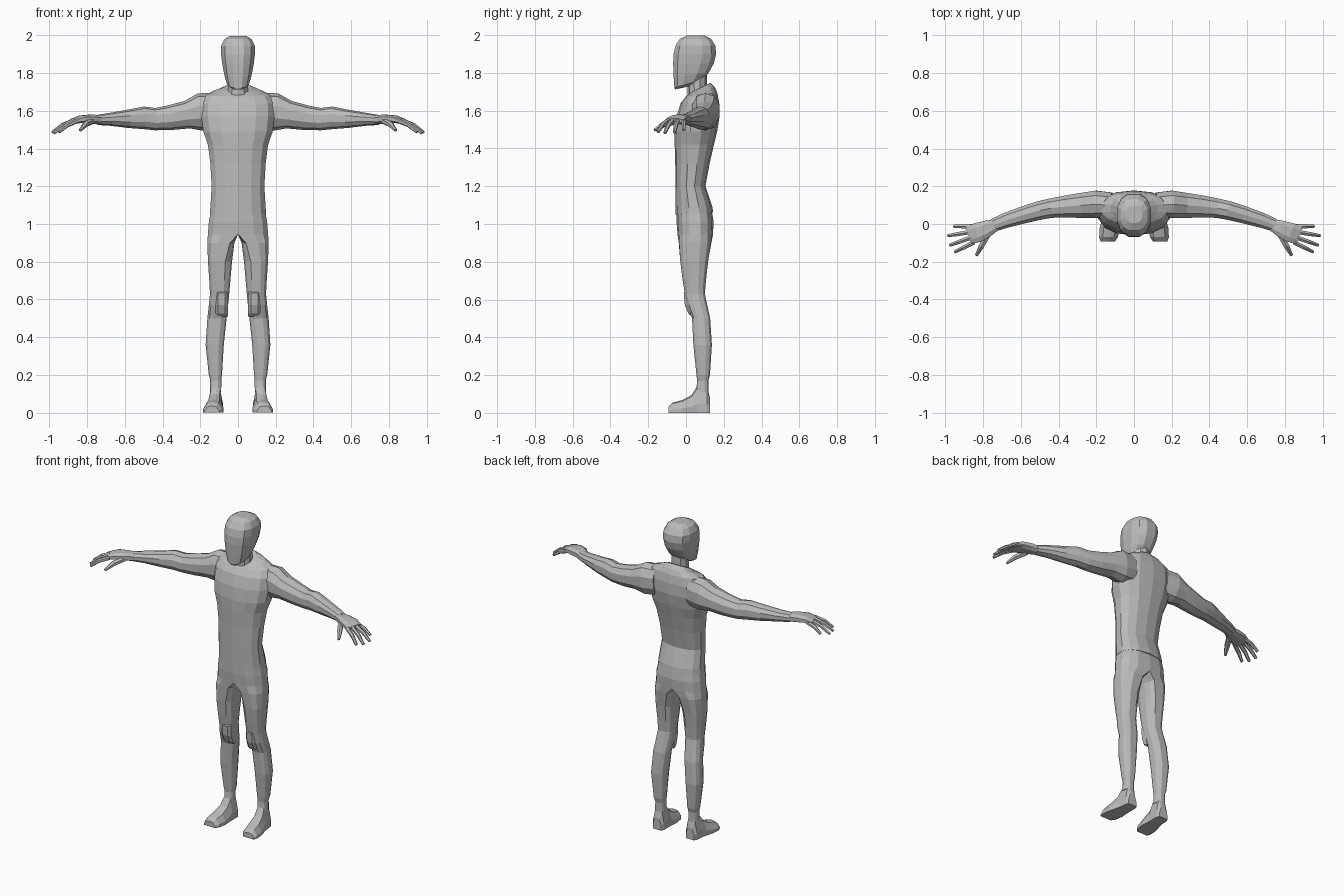
import bpy, bmesh, math
from mathutils import Vector

mat = bpy.data.materials.new("plain grey")
mat.diffuse_color = (0.5, 0.5, 0.5, 1)


def loft(name, rings, mirror=False, drop_centre=False):
    """Skin a list of equal-length point rings and cap both ends."""
    bm = bmesh.new()
    rows = [[bm.verts.new(p) for p in ring] for ring in rings]
    n = len(rows[0])
    for a, b in zip(rows, rows[1:]):
        for i in range(n):
            j = (i + 1) % n
            bm.faces.new((a[i], a[j], b[j], b[i]))
    bm.faces.new(rows[0][::-1])
    bm.faces.new(rows[-1])
    if drop_centre:
        inner = [f for f in bm.faces if all(abs(v.co.x) < 0.001 for v in f.verts)]
        bmesh.ops.delete(bm, geom=inner, context='FACES')
    bmesh.ops.recalc_face_normals(bm, faces=bm.faces)
    me = bpy.data.meshes.new(name)
    bm.to_mesh(me)
    bm.free()
    me.materials.append(mat)
    ob = bpy.data.objects.new(name, me)
    bpy.context.collection.objects.link(ob)
    if mirror:
        m = ob.modifiers.new("mirror", 'MIRROR')
        m.use_clip = True
    return ob


def oval(n, power=2.0, phase=0.5):
    """Unit superellipse outline."""
    out = []
    for i in range(n):
        t = 2 * math.pi * (i + phase) / n
        c, s = math.cos(t), math.sin(t)
        out.append((math.copysign(abs(c) ** (2 / power), c),
                    math.copysign(abs(s) ** (2 / power), s)))
    return out


def level(z, x0, x1, y0, y1, shape, tilt=0.0):
    """Horizontal ring; tilt raises the back and lowers the front."""
    cx, cy, rx, ry = (x0 + x1) / 2, (y0 + y1) / 2, (x1 - x0) / 2, (y1 - y0) / 2
    return [(cx + rx * u, cy + ry * v, z + tilt * v) for u, v in shape]


def tube(path, shape):
    """Rings along a path of (x, y, z, half width, half height)."""
    rings = []
    for i, (x, y, z, w, h) in enumerate(path):
        a, b = path[max(i - 1, 0)], path[min(i + 1, len(path) - 1)]
        d = Vector(b[:3]) - Vector(a[:3])
        side = Vector((-d.y, d.x, 0)).normalized()
        up = d.normalized().cross(side)
        rings.append([Vector((x, y, z)) + side * (w * u) + up * (h * v)
                      for u, v in shape])
    return rings


# Torso with a slight hem lip over the trousers
body = oval(14, 2.3)
torso = [  # z, half width, front, back, tilt
    (1.055, 0.140, -0.045, 0.130, 0.005), (1.055, 0.152, -0.056, 0.144, 0.005),
    (1.085, 0.150, -0.056, 0.140, 0.005), (1.20, 0.143, -0.056, 0.103, 0),
    (1.32, 0.150, -0.057, 0.125, 0), (1.42, 0.163, -0.060, 0.148, 0),
    (1.49, 0.188, -0.060, 0.165, 0), (1.57, 0.198, -0.050, 0.178, 0),
    (1.64, 0.195, -0.028, 0.176, 0), (1.685, 0.175, 0.000, 0.166, 0.008),
    (1.705, 0.125, 0.015, 0.153, 0.018), (1.72, 0.070, 0.018, 0.130, 0.028)]
loft("torso", [level(z, -w, w, a, b, body, t) for z, w, a, b, t in torso])

# Neck and raised collar edge
ring = oval(10)
loft("collar", [level(z, -w, w, a, b, ring, t) for z, w, a, b, t in [
    (1.67, 0.085, -0.015, 0.15, 0.010), (1.705, 0.078, 0.000, 0.142, 0.030),
    (1.715, 0.062, 0.012, 0.128, 0.032), (1.69, 0.055, 0.018, 0.12, 0.03)]])
loft("neck", [level(z, -w, w, a, b, ring) for z, w, a, b in [
    (1.66, 0.058, 0.008, 0.118), (1.73, 0.055, 0.008, 0.11), (1.80, 0.055, 0.0, 0.11)]])

# Head with a flat face mask narrowing to the chin
skull = oval(12, 2.5)
head = [  # z, half width, front, back, tilt
    (1.722, 0.034, -0.058, 0.030, 0.010), (1.742, 0.058, -0.064, 0.085, 0.020),
    (1.79, 0.074, -0.068, 0.122, 0.010), (1.85, 0.086, -0.071, 0.150, 0),
    (1.90, 0.092, -0.069, 0.163, 0), (1.945, 0.092, -0.058, 0.158, 0),
    (1.98, 0.074, -0.035, 0.135, 0), (1.998, 0.045, 0.005, 0.098, 0)]
loft("head", [level(z, -w, w, a, b, skull, t) for z, w, a, b, t in head])

# Trouser legs: flat inner wall at the hips turning to full ovals below
round_leg = oval(12, 2.4)
half_hip = []
for k in range(8):
    t = math.radians(-90 + 180 * k / 7)
    half_hip.append((2 * abs(math.cos(t)) ** 0.8 - 1,
                     math.copysign(abs(math.sin(t)) ** 0.8, t)))
half_hip += [(-1, v) for v in (0.6, 0.2, -0.2, -0.6)]
start = -4  # rotate the round outline so both begin at the front
round_leg = [(math.cos(math.radians(a)), math.sin(math.radians(a)))
             for a in (-110, -72, -45, -15, 15, 45, 72, 110, 140, 165, 195, 220)]
round_leg = [(math.copysign(abs(u) ** 0.8, u), math.copysign(abs(v) ** 0.8, v))
             for u, v in round_leg]
legs = [  # z, inner, outer, front, back, roundness
    (1.075, 0, 0.146, -0.050, 0.136, 0), (1.01, 0, 0.158, -0.050, 0.146, 0),
    (0.945, 0, 0.163, -0.045, 0.143, 0), (0.90, 0.018, 0.165, -0.041, 0.137, 0.6),
    (0.80, 0.030, 0.161, -0.033, 0.120, 1), (0.70, 0.039, 0.154, -0.020, 0.108, 1),
    (0.63, 0.045, 0.150, -0.008, 0.102, 1), (0.57, 0.051, 0.156, 0.004, 0.115, 1),
    (0.50, 0.059, 0.164, 0.030, 0.130, 1), (0.36, 0.074, 0.173, 0.037, 0.139, 1),
    (0.20, 0.084, 0.156, 0.054, 0.128, 1), (0.17, 0.088, 0.148, 0.058, 0.120, 1),
    (0.11, 0.088, 0.150, 0.052, 0.120, 1)]
rings = []
for z, x0, x1, y0, y1, r in legs:
    shape = [(a * (1 - r) + c * r, b * (1 - r) + d * r)
             for (a, b), (c, d) in zip(half_hip, round_leg)]
    rings.append(level(z, x0, x1, y0, y1, shape))
loft("trouser_leg", rings, True, True)

# Knee pads
pad = oval(8, 3)
loft("knee_pad", [level(z, 0.052, 0.122, a, b, pad) for z, a, b in [
    (0.645, 0.0, 0.06), (0.635, -0.014, 0.06), (0.57, -0.008, 0.06),
    (0.525, 0.012, 0.06), (0.51, 0.03, 0.06)]], True)

# Shoes: rings from heel to toe, flat on the ground
sole = [(-1, 0), (1, 0), (1, 0.35), (0.6, 0.9), (0.2, 1), (-0.2, 1), (-0.6, 0.9), (-1, 0.35)]
shoe = [  # y, centre x, half width, height
    (0.128, 0.118, 0.030, 0.075), (0.112, 0.118, 0.038, 0.14), (0.058, 0.120, 0.040, 0.14),
    (0.03, 0.124, 0.044, 0.095), (-0.02, 0.129, 0.053, 0.068),
    (-0.07, 0.135, 0.050, 0.054), (-0.092, 0.139, 0.038, 0.034)]
loft("shoe", [[(cx + w * u, y, h * v) for u, v in sole] for y, cx, w, h in shoe], True)

# Arms, bending forward past the elbow
arm = [  # x, y, z, half width, half height
    (0.12, 0.100, 1.600, 0.070, 0.095), (0.20, 0.104, 1.594, 0.076, 0.100),
    (0.27, 0.099, 1.580, 0.070, 0.074), (0.36, 0.093, 1.564, 0.061, 0.066),
    (0.44, 0.084, 1.556, 0.054, 0.059), (0.50, 0.072, 1.563, 0.052, 0.060),
    (0.58, 0.050, 1.558, 0.048, 0.049), (0.68, 0.019, 1.555, 0.042, 0.034),
    (0.745, -0.006, 1.552, 0.036, 0.027)]
loft("arm", tube(arm, oval(10, 2.2)), True)

# Palms
palm = [(0.735, -0.005, 1.552, 0.034, 0.024), (0.775, -0.023, 1.556, 0.046, 0.026),
        (0.83, -0.045, 1.556, 0.055, 0.021), (0.875, -0.060, 1.545, 0.052, 0.014)]
loft("palm", tube(palm, oval(8, 2.6)), True)

# Fingers and thumb, each curling down
digits = {  # name: base and tip
    "little_finger": ((0.855, -0.012, 1.548), (0.955, -0.012, 1.497)),
    "ring_finger": ((0.865, -0.042, 1.550), (0.986, -0.062, 1.485)),
    "middle_finger": ((0.865, -0.072, 1.550), (0.976, -0.112, 1.482)),
    "index_finger": ((0.850, -0.098, 1.548), (0.950, -0.148, 1.487)),
    "thumb": ((0.775, -0.055, 1.545), (0.836, -0.166, 1.497))}
for name, (p, q) in digits.items():
    p, q = Vector(p), Vector(q)
    mid = p.lerp(q, 0.55) + Vector((0, 0, 0.010))
    s = 1.35 if name == "thumb" else 1
    path = [(*p, 0.0135 * s, 0.013 * s), (*mid, 0.0125 * s, 0.012 * s),
            (*q, 0.009, 0.008)]
    loft(name, tube(path, oval(6)), True)
